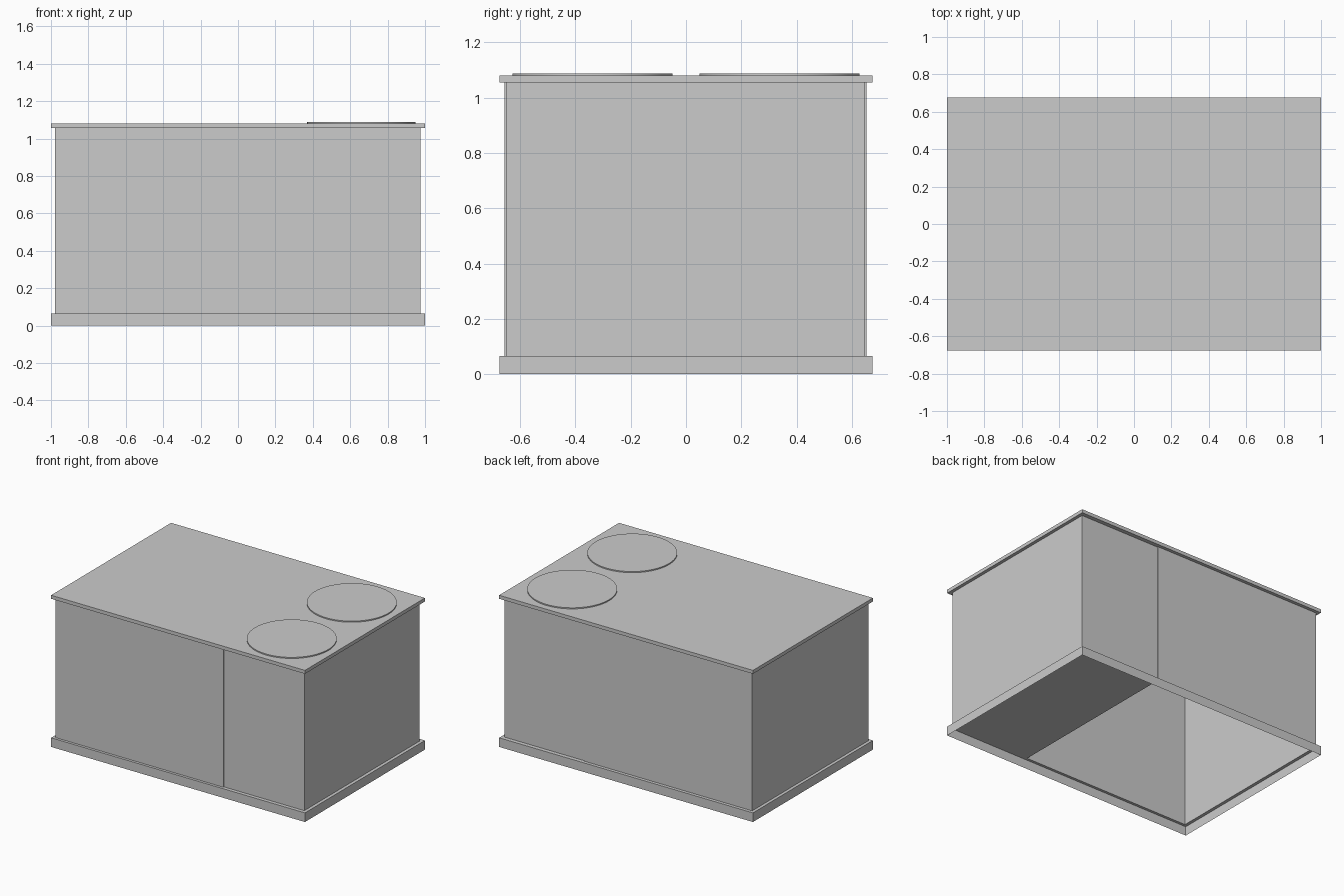
import bpy, bmesh, math
from mathutils import Vector

if "Cube" in bpy.data.objects:
    bpy.data.objects.remove(bpy.data.objects["Cube"])


def finish(name, bm):
    bmesh.ops.recalc_face_normals(bm, faces=bm.faces)
    mesh = bpy.data.meshes.new(name)
    bm.to_mesh(mesh)
    bm.free()
    obj = bpy.data.objects.new(name, mesh)
    bpy.context.collection.objects.link(obj)
    return obj


def panel_box(name, lo, hi, skip=()):
    """Thin-sheet box; skip lists the outward directions left open."""
    bm = bmesh.new()
    bmesh.ops.create_cube(bm, size=1)
    bm.normal_update()
    open_sides = [f for f in bm.faces
                  if any(f.normal.dot(Vector(d)) > 0.9 for d in skip)]
    for v in bm.verts:
        v.co = [a + (c + 0.5) * (b - a) for a, b, c in zip(lo, hi, v.co)]
    bmesh.ops.delete(bm, geom=open_sides, context='FACES')
    return finish(name, bm)


def rect(bm, x0, x1, y0, y1, z):
    return [bm.verts.new((x, y, z))
            for x, y in ((x0, y0), (x1, y0), (x1, y1), (x0, y1))]


UP, DOWN, LEFT = (0, 0, 1), (0, 0, -1), (-1, 0, 0)
PLINTH_Z, SLAB_Z, TOP_Z, SPLIT_X = 0.065, 1.055, 1.08, 0.345

# Plinth skirt with a ledge; open under the wide section, closed under the narrow one
bm = bmesh.new()
loops = [rect(bm, -1, 1, -0.675, 0.675, 0),
         rect(bm, -1, 1, -0.675, 0.675, PLINTH_Z),
         rect(bm, -0.978, SPLIT_X, -0.656, 0.652, PLINTH_Z)]
for a, b in zip(loops, loops[1:]):
    for i in range(4):
        j = (i + 1) % 4
        bm.faces.new((a[i], a[j], b[j], b[i]))
finish("plinth", bm)

# Body sections, the wide one standing slightly proud of the narrow one
panel_box("wide_body", (-0.978, -0.656, PLINTH_Z), (SPLIT_X, 0.652, SLAB_Z), (UP, DOWN))
panel_box("narrow_body", (SPLIT_X, -0.649, PLINTH_Z), (0.977, 0.646, SLAB_Z),
          (UP, DOWN, LEFT))

# Top slab
panel_box("top_slab", (-1, -0.675, SLAB_Z), (1, 0.675, TOP_Z))

# Pair of round discs on the top
for name, side in (("front_disc", -1), ("back_disc", 1)):
    bm = bmesh.new()
    bmesh.ops.create_cone(bm, cap_ends=True, segments=64, radius1=0.29,
                          radius2=0.29, depth=0.008)
    bm.normal_update()
    bmesh.ops.delete(bm, geom=[f for f in bm.faces if f.normal.z < -0.9],
                     context='FACES')
    disc = finish(name, bm)
    disc.location = (0.66, side * 0.338, TOP_Z + 0.004)
    bpy.context.view_layer.objects.active = disc
    disc.select_set(True)
    bpy.ops.object.shade_smooth_by_angle(angle=math.radians(30))
    disc.select_set(False)
